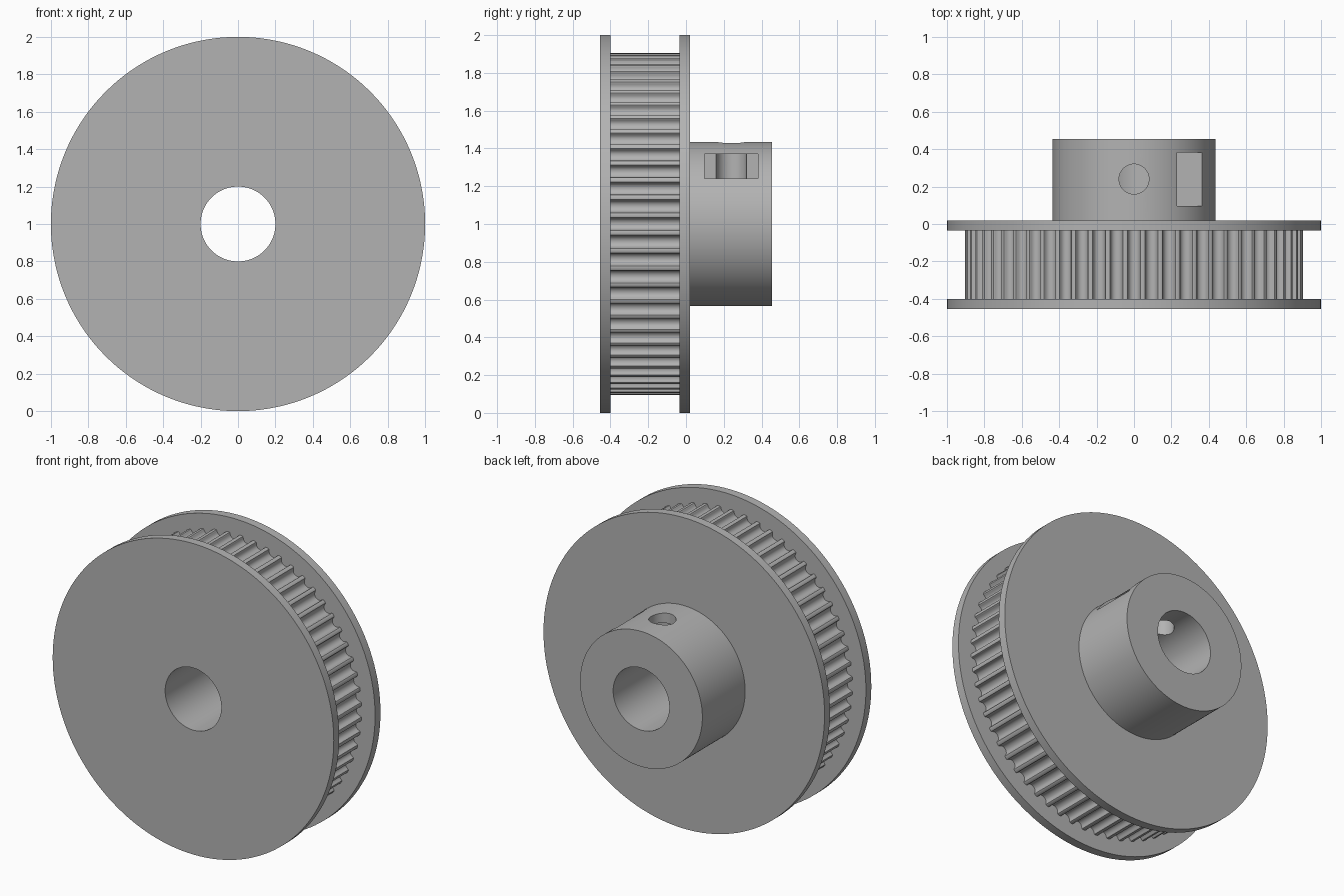
import bpy, bmesh, math
from mathutils import Vector, Matrix

cube = bpy.data.objects.get("Cube")
if cube:
    bpy.data.objects.remove(cube, do_unlink=True)

CENTRE = Vector((0, 0, 1))
SEGMENTS = 144
BORE, HUB_R, RIM_R, CORE_R = 0.2, 0.435, 0.905, 0.84
FRONT, RIM_FRONT, RIM_BACK, HUB_FRONT, BACK = -0.455, -0.4, -0.035, 0.02, 0.455
TEETH = 60
SCREW_Y = 0.24

grey = bpy.data.materials.new("plain_grey")
grey.use_nodes = True
grey.diffuse_color = (0.45, 0.45, 0.45, 1)
grey.node_tree.nodes["Principled BSDF"].inputs["Base Color"].default_value = grey.diffuse_color


def finish(bm, name):
    bmesh.ops.recalc_face_normals(bm, faces=bm.faces)
    mesh = bpy.data.meshes.new(name)
    bm.to_mesh(mesh)
    bm.free()
    mesh.materials.append(grey)
    obj = bpy.data.objects.new(name, mesh)
    bpy.context.collection.objects.link(obj)
    return obj


def select_only(obj):
    bpy.ops.object.select_all(action='DESELECT')
    obj.select_set(True)
    bpy.context.view_layer.objects.active = obj


def smooth(obj):
    select_only(obj)
    bpy.ops.object.shade_smooth_by_angle(angle=math.radians(25))


def ring(name, inner, outer, y0, y1):
    """Flat-sided ring turned around the y axis."""
    bm = bmesh.new()
    corners = [(inner, y0), (outer, y0), (outer, y1), (inner, y1)]
    verts = [bm.verts.new(CENTRE + Vector((r, y, 0))) for r, y in corners]
    edges = [bm.edges.new((verts[i], verts[i - 1])) for i in range(len(verts))]
    bmesh.ops.spin(bm, geom=verts + edges, cent=CENTRE, axis=(0, 1, 0),
                   angle=math.tau, steps=SEGMENTS, use_merge=True)
    bmesh.ops.remove_doubles(bm, verts=bm.verts, dist=1e-5)
    return finish(bm, name)


def cut(obj, cutter):
    cutter.hide_render = True
    mod = obj.modifiers.new("cut", 'BOOLEAN')
    mod.operation, mod.solver, mod.object = 'DIFFERENCE', 'EXACT', cutter
    select_only(obj)
    bpy.ops.object.modifier_apply(modifier=mod.name)
    bpy.data.objects.remove(cutter, do_unlink=True)


# Flanges on both sides of the belt track
smooth(ring("front_flange", BORE, 1, FRONT, RIM_FRONT))
smooth(ring("rear_flange", BORE, 1, RIM_BACK, HUB_FRONT))
smooth(ring("rim_core", BORE, CORE_R, RIM_FRONT, RIM_BACK))

# Toothed belt track: rounded groove half-profile as (half width, depth)
groove = [(0.0406, 0), (0.0352, 0.0018), (0.0325, 0.0063), (0.0315, 0.0114),
          (0.0298, 0.0165), (0.0274, 0.0213), (0.0246, 0.0259),
          (0.0195, 0.0305), (0.0135, 0.0339), (0.0069, 0.036)]
section = [(-w, d) for w, d in groove] + [(0, 0.0367)] + [(w, d) for w, d in reversed(groove)]
groove_top = math.sqrt(RIM_R ** 2 - groove[0][0] ** 2)
bm = bmesh.new()
outline = []
for i in range(TEETH):
    turn = Matrix.Rotation(math.tau * i / TEETH, 3, 'Y')
    for w, d in section:
        outline.append(bm.verts.new(CENTRE + turn @ Vector((w, RIM_FRONT, groove_top - d))))
edges = [bm.edges.new((outline[i - 1], outline[i])) for i in range(len(outline))]
walls = bmesh.ops.extrude_edge_only(bm, edges=edges)["geom"]
bmesh.ops.translate(bm, vec=(0, RIM_BACK - RIM_FRONT, 0),
                    verts=[v for v in walls if isinstance(v, bmesh.types.BMVert)])
smooth(finish(bm, "belt_teeth"))

# Hub with a clamping screw hole and a nut slot open to one side
hub = ring("hub", BORE, HUB_R, HUB_FRONT, BACK)

bm = bmesh.new()
bmesh.ops.create_cone(bm, cap_ends=True, segments=48, radius1=0.08, radius2=0.08, depth=0.6,
                      matrix=Matrix.Translation((0, SCREW_Y, 1.4)))
cut(hub, finish(bm, "screw_cutter"))

bm = bmesh.new()
bmesh.ops.create_cube(bm, size=1, matrix=Matrix.Translation((0.3, SCREW_Y, 1.305))
                      @ Matrix.Diagonal((0.6, 0.285, 0.13, 1)))
cut(hub, finish(bm, "nut_cutter"))
smooth(hub)
